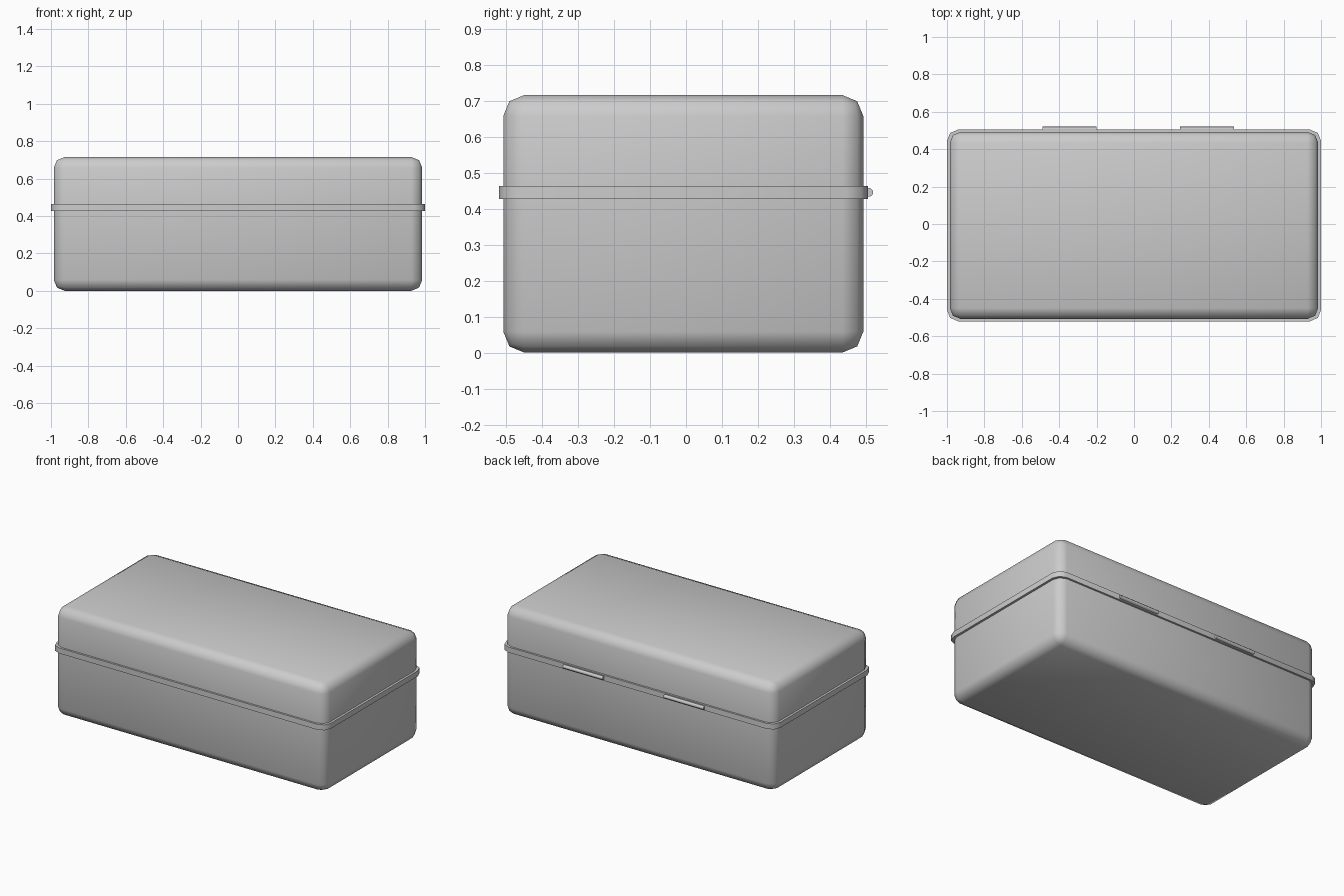
import bpy, bmesh, math
from mathutils import Matrix

cube = bpy.data.objects.get("Cube")
if cube:
    bpy.data.objects.remove(cube, do_unlink=True)

grey = bpy.data.materials.new("Plain grey")
grey.use_nodes = True
colour = (0.6, 0.6, 0.6, 1)
grey.diffuse_color = colour
grey.node_tree.nodes["Principled BSDF"].inputs["Base Color"].default_value = colour

CENTRE_Y = -0.0075
SEAM = 0.445


def finish(name, bm):
    bmesh.ops.recalc_face_normals(bm, faces=bm.faces)
    mesh = bpy.data.meshes.new(name)
    bm.to_mesh(mesh)
    bm.free()
    mesh.materials.append(grey)
    obj = bpy.data.objects.new(name, mesh)
    bpy.context.collection.objects.link(obj)
    bpy.ops.object.select_all(action='DESELECT')
    obj.select_set(True)
    bpy.context.view_layer.objects.active = obj
    bpy.ops.object.shade_smooth_by_angle(angle=math.radians(50))
    return obj


def rounded_box(name, half_x, half_y, low, high, radius, sharp_levels):
    """Box rounded on every edge except those lying at a sharp level."""
    bm = bmesh.new()
    size = Matrix.Diagonal((2 * half_x, 2 * half_y, high - low, 1))
    place = Matrix.Translation((0, CENTRE_Y, (low + high) / 2))
    bmesh.ops.create_cube(bm, size=1, matrix=place @ size)
    edges = [e for e in bm.edges if not any(
        all(abs(v.co.z - z) < 1e-4 for v in e.verts) for z in sharp_levels)]
    bmesh.ops.bevel(bm, geom=edges, offset=radius, offset_type='OFFSET',
                    segments=2, profile=0.5, affect='EDGES')
    return finish(name, bm)


# Lower tray, lid and the rim around the seam
rounded_box("base", 0.985, 0.5, 0, SEAM, 0.058, [SEAM])
rounded_box("lid", 0.985, 0.5, SEAM, 0.715, 0.058, [SEAM])
rounded_box("rim", 1.0, 0.5125, 0.427, 0.463, 0.06, [0.427, 0.463])

# Two hinge barrels along the back
for name, x in (("right_hinge", -0.345), ("left_hinge", 0.39)):
    bm = bmesh.new()
    turn = Matrix.Translation((x, 0.508, SEAM)) @ Matrix.Rotation(math.pi / 2, 4, 'Y')
    bmesh.ops.create_cone(bm, cap_ends=True, segments=12, radius1=0.012,
                          radius2=0.012, depth=0.29, matrix=turn)
    finish(name, bm)
